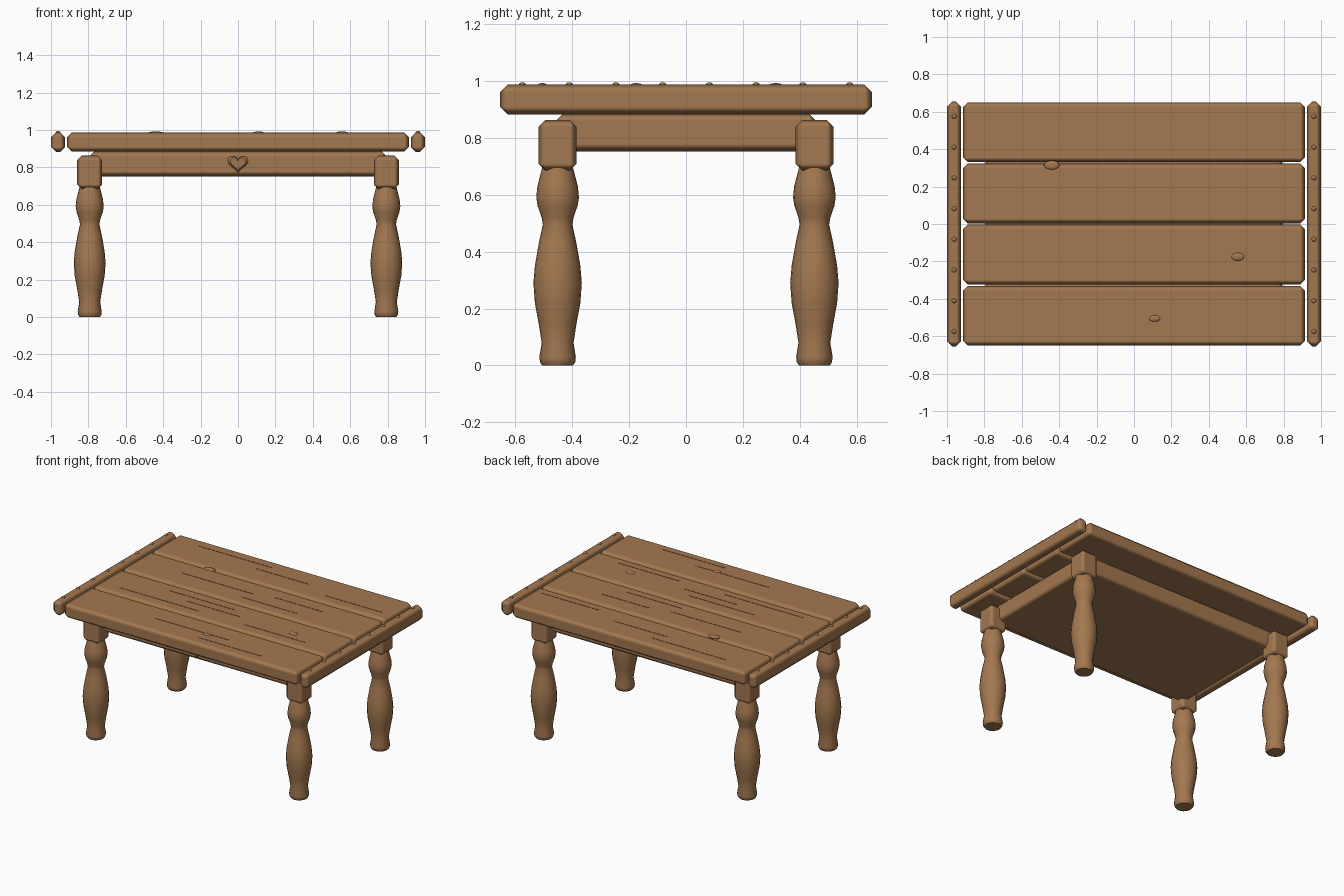
import bpy, bmesh, math

if "Cube" in bpy.data.objects:
    bpy.data.objects.remove(bpy.data.objects["Cube"])

wood = bpy.data.materials.new("warm brown wood")
wood.diffuse_color = (0.366, 0.188, 0.08, 1)
wood.use_nodes = True
wood.node_tree.nodes["Principled BSDF"].inputs["Base Color"].default_value = wood.diffuse_color


def add(name, bm, smooth=True):
    bmesh.ops.recalc_face_normals(bm, faces=bm.faces)
    me = bpy.data.meshes.new(name)
    bm.to_mesh(me)
    bm.free()
    for p in me.polygons:
        p.use_smooth = smooth
    me.materials.append(wood)
    ob = bpy.data.objects.new(name, me)
    bpy.context.collection.objects.link(ob)
    return ob


def box(name, lo, hi, bevel=0.0):
    bm = bmesh.new()
    bmesh.ops.create_cube(bm, size=1)
    for v in bm.verts:
        v.co = [(a + b) / 2 + c * (b - a) for a, b, c in zip(lo, hi, v.co)]
    ob = add(name, bm, bevel > 0)
    if bevel:
        m = ob.modifiers.new("chamfer", 'BEVEL')
        m.width = bevel
        m.segments = 1
        m.harden_normals = True
    return ob


def dome(name, centre, radii, segs=12):
    bm = bmesh.new()
    bmesh.ops.create_uvsphere(bm, u_segments=segs, v_segments=8, radius=1)
    for v in bm.verts:
        v.co = [c + r * k for c, r, k in zip(centre, radii, v.co)]
    return add(name, bm)


def turned(name, x, y, profile, segs=20):
    bm = bmesh.new()
    rings = [[bm.verts.new((x + r * math.cos(2 * math.pi * i / segs),
                            y + r * math.sin(2 * math.pi * i / segs), z))
              for i in range(segs)] for r, z in profile]
    for a, b in zip(rings, rings[1:]):
        for i in range(segs):
            j = (i + 1) % segs
            bm.faces.new((a[i], a[j], b[j], b[i]))
    bm.faces.new(rings[0])
    bm.faces.new(rings[-1])
    ob = add(name, bm)
    ob.data.set_sharp_from_angle(angle=math.radians(50))
    return ob


# Table top: four planks
for i in range(4):
    y = -0.4905 + i * 0.327
    box(f"top_plank_{i + 1}", (-0.914, y - 0.16, 0.884), (0.914, y + 0.16, 0.985), 0.025)

# End boards with a row of round pegs
for side, s in (("left", -1), ("right", 1)):
    xs = sorted((s * 0.924, s * 1.0))
    box(f"{side}_end_board", (xs[0], -0.654, 0.882), (xs[1], 0.654, 0.987), 0.027)
    for k in range(8):
        dome(f"{side}_peg_{k + 1}", (s * 0.962, -0.575 + k * 0.1643, 0.985), (0.013, 0.013, 0.010))

# Solid apron under the top
box("apron", (-0.795, -0.458, 0.752), (0.795, 0.458, 0.886), 0.027)

# Legs: square block above a turned post
profile = [(0.054, 0), (0.062, 0.012), (0.064, 0.03), (0.056, 0.08), (0.067, 0.15),
           (0.080, 0.22), (0.085, 0.29), (0.080, 0.35), (0.066, 0.43), (0.052, 0.495),
           (0.056, 0.52), (0.070, 0.56), (0.075, 0.59), (0.071, 0.63), (0.058, 0.68), (0.052, 0.705)]
for sx, nx in ((-1, "left"), (1, "right")):
    for sy, ny in ((-1, "front"), (1, "back")):
        x, y = sx * 0.793, sy * 0.451
        turned(f"{ny}_{nx}_leg", x, y, profile)
        box(f"{ny}_{nx}_leg_block", (x - 0.067, y - 0.067, 0.685), (x + 0.067, y + 0.067, 0.862), 0.024)

# Raised heart on the front apron, with a chamfered rim
bm = bmesh.new()
n = 32
loops = []
for scale, y in ((1, -0.45), (1, -0.468), (0.75, -0.48)):
    ring = []
    for i in range(n):
        t = 2 * math.pi * i / n
        hx = 16 * math.sin(t) ** 3
        hz = 13 * math.cos(t) - 5 * math.cos(2 * t) - 2 * math.cos(3 * t) - math.cos(4 * t)
        ring.append(bm.verts.new((hx * 0.0034 * scale, y, 0.822 + hz * 0.0031 * scale)))
    loops.append(ring)
for a, b in zip(loops, loops[1:]):
    for i in range(n):
        j = (i + 1) % n
        bm.faces.new((a[i], a[j], b[j], b[i]))
bm.faces.new(loops[0])
bm.faces.new(loops[-1])
add("heart_ornament", bm, False)

# Knots on the planks
for i, (x, y, rx, ry) in enumerate(((-0.44, 0.315, 0.042, 0.025),
                                    (0.555, -0.175, 0.035, 0.022),
                                    (0.11, -0.505, 0.031, 0.018))):
    dome(f"knot_{i + 1}", (x, y, 0.983), (rx, ry, 0.009), 16)

# Thin raised grain lines
grain = [(-0.70, -0.13, 0.56), (-0.205, 0.22, 0.49), (0.395, 0.84, 0.41),
         (-0.55, 0.0, 0.165), (-0.03, 0.40, 0.085), (0.15, 0.52, 0.20),
         (-0.46, 0.05, -0.10), (-0.28, 0.13, -0.165), (-0.75, -0.13, -0.245),
         (0.225, 0.70, -0.245), (-0.30, 0.27, -0.495), (0.10, 0.58, -0.575)]
for i, (x0, x1, y) in enumerate(grain):
    box(f"grain_line_{i + 1}", (x0, y - 0.002, 0.983), (x1, y + 0.002, 0.987))
